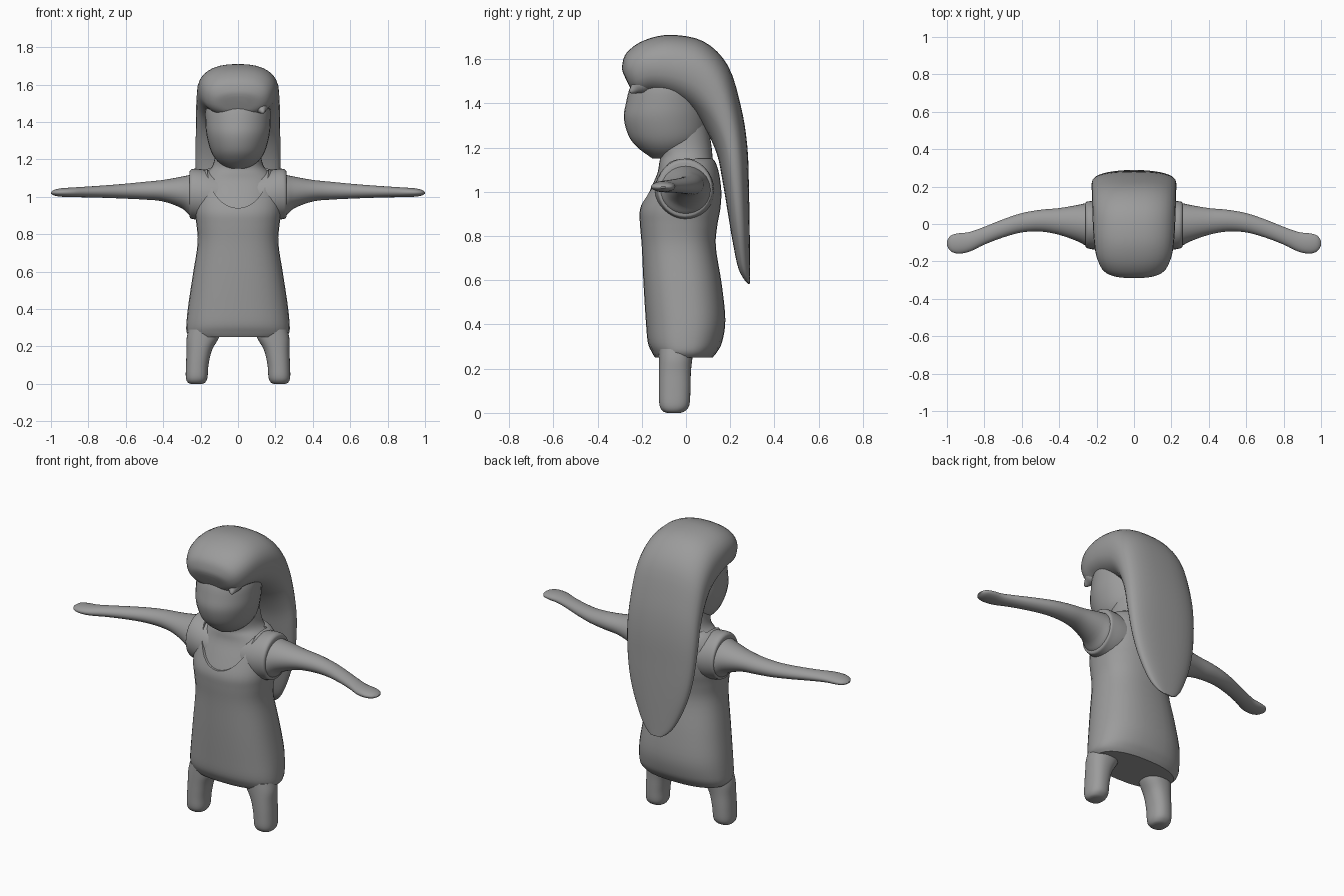
import bpy, bmesh, math
from mathutils import Vector

if "Cube" in bpy.data.objects:
    bpy.data.objects.remove(bpy.data.objects["Cube"])

grey = bpy.data.materials.new("soft_grey")
grey.diffuse_color = (0.33, 0.33, 0.33, 1)
grey.use_nodes = True
grey.node_tree.nodes["Principled BSDF"].inputs["Base Color"].default_value = grey.diffuse_color


def spline(rows, steps):
    """Smooth rows of numbers with a curve passing through each row."""
    out = []
    for i in range(len(rows) - 1):
        a, b, c, d = (rows[max(0, min(len(rows) - 1, j))] for j in (i - 1, i, i + 1, i + 2))
        for s in range(steps):
            t = s / steps
            out.append([0.5 * (2 * q + (r - p) * t + (2 * p - 5 * q + 4 * r - w) * t * t
                               + (3 * q - p - 3 * r + w) * t ** 3)
                        for p, q, r, w in zip(a, b, c, d)])
    out.append(list(rows[-1]))
    return out


def loft(name, rows, to_ring, power=2.0, steps=4, sides=32):
    """Skin rounded cross-sections; to_ring gives centre and two half-axes."""
    bm = bmesh.new()
    rings = []
    for row in spline(rows, steps):
        centre, u, v = (Vector(k) for k in to_ring(row))
        ring = []
        for k in range(sides):
            a = 2 * math.pi * k / sides
            c, s = math.cos(a), math.sin(a)
            ring.append(bm.verts.new(centre
                                     + u * math.copysign(abs(c) ** (2 / power), c)
                                     + v * math.copysign(abs(s) ** (2 / power), s)))
        rings.append(ring)
    for lo, hi in zip(rings, rings[1:]):
        for k in range(sides):
            n = (k + 1) % sides
            bm.faces.new((lo[k], lo[n], hi[n], hi[k]))
    bm.faces.new(rings[0][::-1])
    bm.faces.new(rings[-1])
    bmesh.ops.recalc_face_normals(bm, faces=bm.faces[:])
    mesh = bpy.data.meshes.new(name)
    bm.to_mesh(mesh)
    bm.free()
    ob = bpy.data.objects.new(name, mesh)
    mesh.materials.append(grey)
    bpy.context.collection.objects.link(ob)
    return ob


def activate(ob):
    bpy.ops.object.select_all(action='DESELECT')
    ob.select_set(True)
    bpy.context.view_layer.objects.active = ob


def smooth(ob):
    activate(ob)
    bpy.ops.object.shade_smooth_by_angle(angle=math.radians(40))


# Ring types: upright (z, x centre, x radius, y front, y back),
# sideways (x, y front, y back, z low, z high), hair (inner y z, outer y z, half width)
def upright(r):
    return (r[1], (r[3] + r[4]) / 2, r[0]), (r[2], 0, 0), (0, (r[4] - r[3]) / 2, 0)


def sideways(r):
    return ((r[0], (r[1] + r[2]) / 2, (r[3] + r[4]) / 2),
            (0, (r[2] - r[1]) / 2, 0), (0, 0, (r[4] - r[3]) / 2))


def hair_ring(r):
    return ((0, (r[0] + r[2]) / 2, (r[1] + r[3]) / 2), (r[4], 0, 0),
            (0, (r[2] - r[0]) / 2, (r[3] - r[1]) / 2))


# Dress, with a scooped neckline over the inner chest
dress_rows = [(.25, 0, .255, -.14, .12), (.275, 0, .274, -.155, .14),
              (.32, 0, .276, -.173, .163), (.42, 0, .266, -.182, .178),
              (.58, 0, .242, -.192, .162), (.75, 0, .216, -.2, .135),
              (.85, 0, .222, -.208, .142), (.92, 0, .232, -.208, .155),
              (1.0, 0, .235, -.178, .16), (1.08, 0, .225, -.143, .15),
              (1.13, 0, .195, -.125, .135), (1.15, 0, .165, -.11, .12)]
dress = loft("dress", dress_rows, upright, 2.4)
scoop = loft("neckline_cutter", [(-.5,), (.04,)],
             lambda r: ((0, r[0], 1.16), (.165, 0, 0), (0, 0, .22)), 2, 1, 48)
scoop.hide_render = True
scoop.hide_viewport = False
cut = dress.modifiers.new("neckline", 'BOOLEAN')
cut.operation, cut.object, cut.solver = 'DIFFERENCE', scoop, 'EXACT'
activate(dress)
bpy.ops.object.modifier_apply(modifier="neckline")
bpy.data.objects.remove(scoop)
smooth(dress)

# Chest and neck under the dress
chest_rows = [(z, x, w - .012, f + .012, b - .012) for z, x, w, f, b in dress_rows[5:10]]
chest_rows += [(1.125, 0, .175, -.122, .125), (1.16, 0, .14, -.118, .12),
               (1.21, 0, .125, -.13, .115), (1.3, 0, .12, -.14, .1)]
smooth(loft("chest_and_neck", chest_rows, upright, 2.2))

# Head
smooth(loft("head", [(1.15, 0, .03, -.15, -.06), (1.165, 0, .075, -.172, -.01),
                     (1.2, 0, .118, -.218, .05), (1.25, 0, .147, -.258, .09),
                     (1.33, 0, .168, -.281, .1), (1.4, 0, .174, -.272, .1),
                     (1.48, 0, .172, -.25, .1), (1.56, 0, .14, -.2, .08),
                     (1.62, 0, .07, -.12, .03)], upright))

# Long swept hair with a small tuft on the fringe
smooth(loft("hair", [(-.255, 1.475, -.284, 1.535, .06), (-.238, 1.448, -.289, 1.57, .125),
                     (-.2, 1.43, -.268, 1.63, .172), (-.14, 1.435, -.19, 1.685, .203),
                     (-.05, 1.41, -.07, 1.71, .217), (.03, 1.36, .08, 1.68, .222),
                     (.09, 1.28, .19, 1.57, .225), (.14, 1.17, .25, 1.38, .226),
                     (.165, 1.05, .278, 1.2, .225), (.19, .9, .285, 1.0, .208),
                     (.21, .78, .288, .84, .175), (.235, .66, .289, .7, .12),
                     (.262, .605, .289, .625, .075), (.284, .582, .289, .585, .03)],
            hair_ring, 2.4))
smooth(loft("fringe_tuft", [(0, .06), (.03, .05), (.06, .028), (.085, .012), (.092, .003)],
            lambda r: ((.105 + r[0] * .3, -.185 - r[0] * .75, 1.505 - r[0] * .6),
                       (r[1], 0, 0), (0, -r[1] * .5, r[1] * .8)), 2, 3, 16))

# Arms, armhole bands and legs on both sides
arm_rows = [(.18, -.125, .115, .885, 1.13), (.25, -.118, .112, .895, 1.118),
            (.3, -.093, .102, .938, 1.108), (.4, -.058, .085, .975, 1.09),
            (.5, -.04, .076, .985, 1.08), (.6, -.045, .058, .99, 1.07),
            (.7, -.072, .025, .994, 1.062), (.8, -.11, -.015, .997, 1.055),
            (.88, -.148, -.043, .998, 1.05), (.94, -.158, -.05, 1.0, 1.046),
            (.98, -.145, -.062, 1.006, 1.038), (1.0, -.115, -.09, 1.017, 1.025)]
band_rows = [(.1, -.14, .13, .87, 1.13), (.18, -.14, .128, .87, 1.145),
             (.235, -.133, .122, .88, 1.15), (.255, -.127, .118, .886, 1.142),
             (.26, -.115, .108, .9, 1.13)]
leg_rows = [(0, .222, .03, -.085, -.025), (.008, .222, .047, -.105, -.005),
            (.035, .221, .058, -.12, .015), (.1, .218, .06, -.122, .02),
            (.18, .207, .068, -.122, .022), (.24, .19, .085, -.122, .028),
            (.29, .175, .09, -.122, .035)]
for side, s in (("left", 1), ("right", -1)):
    for name, rows, ring, power in (("arm", arm_rows, sideways, 2),
                                    ("armhole_band", band_rows, sideways, 2),
                                    ("leg", leg_rows, upright, 2.3)):
        k = 0 if ring is sideways else 1
        flipped = [tuple(v * s if i == k else v for i, v in enumerate(r)) for r in rows]
        smooth(loft(f"{side}_{name}", flipped, ring, power))
